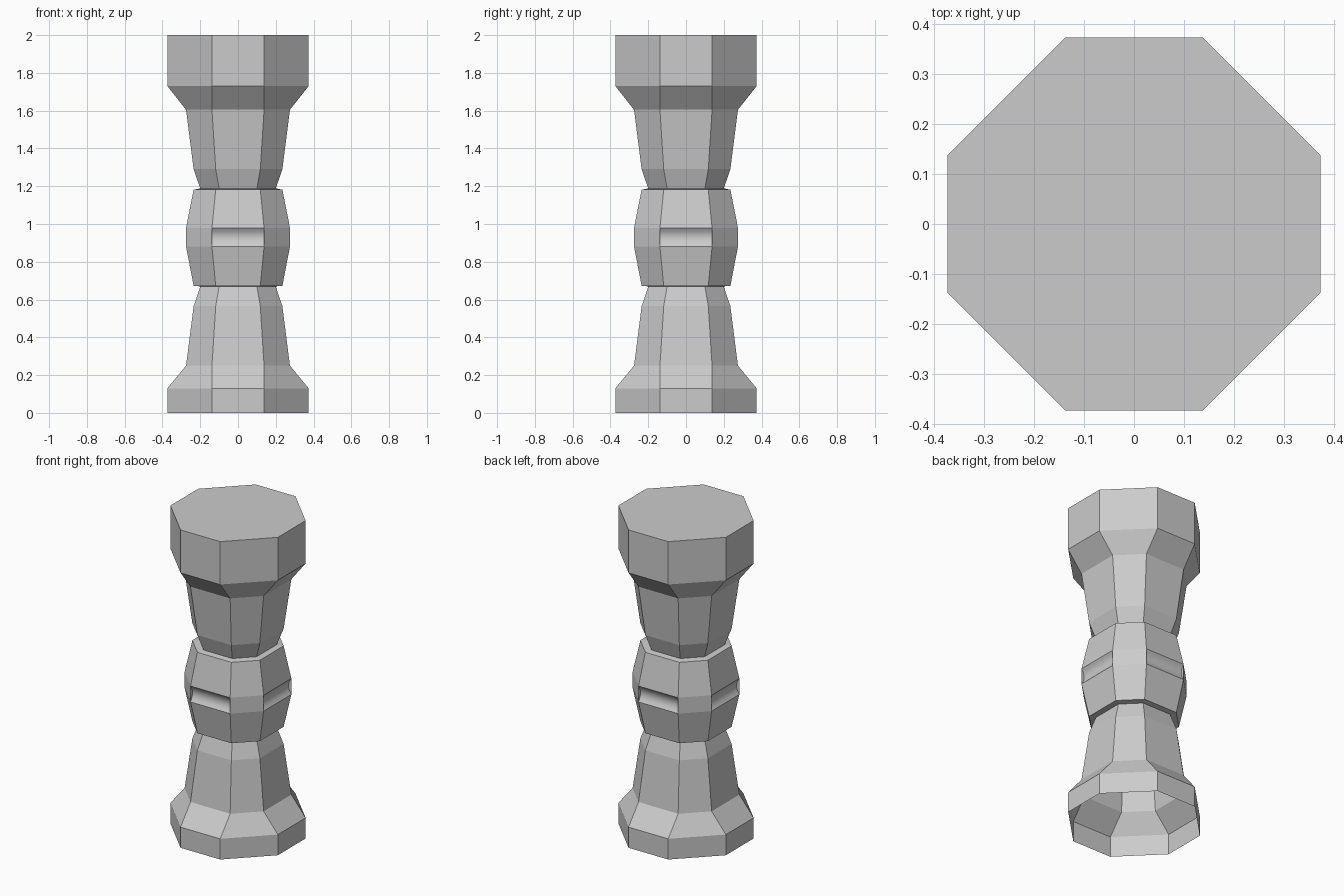
import bpy
import bmesh
from mathutils import Vector

if "Cube" in bpy.data.objects:
    bpy.data.objects.remove(bpy.data.objects["Cube"], do_unlink=True)

GREY = (0.6, 0.6, 0.6, 1.0)
stone = bpy.data.materials.new("grey_stone")
stone.use_nodes = True
stone.diffuse_color = GREY
stone.node_tree.nodes["Principled BSDF"].inputs["Base Color"].default_value = GREY


def octagon(bm, z, out, half):
    """Ring of a square with cut corners, counter-clockwise from above."""
    corners = [(half, -out), (out, -half), (out, half), (half, out),
               (-half, out), (-out, half), (-out, -half), (-half, -out)]
    return [bm.verts.new((x, y, z)) for x, y in corners]


def groove(bm, low, high, depth=0.02, steps=8):
    """Smooth hollow running across one side, with closed ends."""
    (a, b), (d, c) = low, high
    inward = -Vector((a.co.x + b.co.x, a.co.y + b.co.y, 0)).normalized()

    def arc(start, end):
        pts = [start]
        for k in range(1, steps):
            t = k / steps
            bulge = depth * 4 * t * (1 - t)
            pts.append(bm.verts.new(start.co.lerp(end.co, t) + inward * bulge))
        return pts + [end]

    left, right = arc(a, d), arc(b, c)
    for k in range(steps):
        face = bm.faces.new((left[k], right[k], right[k + 1], left[k + 1]))
        face.smooth = True
    bm.faces.new(left)
    bm.faces.new(right[::-1])


def column(name, profile, grooved=None, cap=False):
    """Stack octagonal rings; the band numbered grooved gets four hollows."""
    bm = bmesh.new()
    rings = [octagon(bm, *p) for p in profile]
    for n, (low, high) in enumerate(zip(rings, rings[1:])):
        for i in range(8):
            j = (i + 1) % 8
            if n == grooved and i % 2:
                groove(bm, (low[i], low[j]), (high[i], high[j]))
            else:
                bm.faces.new((low[i], low[j], high[j], high[i]))
    if cap:
        bm.faces.new(rings[-1])
    mesh = bpy.data.meshes.new(name)
    bm.to_mesh(mesh)
    bm.free()
    mesh.materials.append(stone)
    obj = bpy.data.objects.new(name, mesh)
    bpy.context.collection.objects.link(obj)
    return obj


# Ring sizes: distance to the flat sides, half width of those sides
RIM = (0.374, 0.138)
WIDE = (0.275, 0.138)
MID = (0.235, 0.118)
NECK = (0.2, 0.1)

# Flared foot, open underneath
column("base", [(0, *RIM), (0.13, *RIM), (0.25, *WIDE),
                (0.565, *MID), (0.67, *NECK)])

# Collar with ledges above and below, and a hollow on each flat side
column("collar", [(0.67, *NECK), (0.673, *MID), (0.88, *WIDE),
                  (0.98, *WIDE), (1.182, *MID), (1.188, *NECK)], grooved=2)

# Flared head with a closed flat top
column("head", [(1.188, *NECK), (1.29, *MID), (1.605, *WIDE),
                (1.73, *RIM), (2, *RIM)], cap=True)
